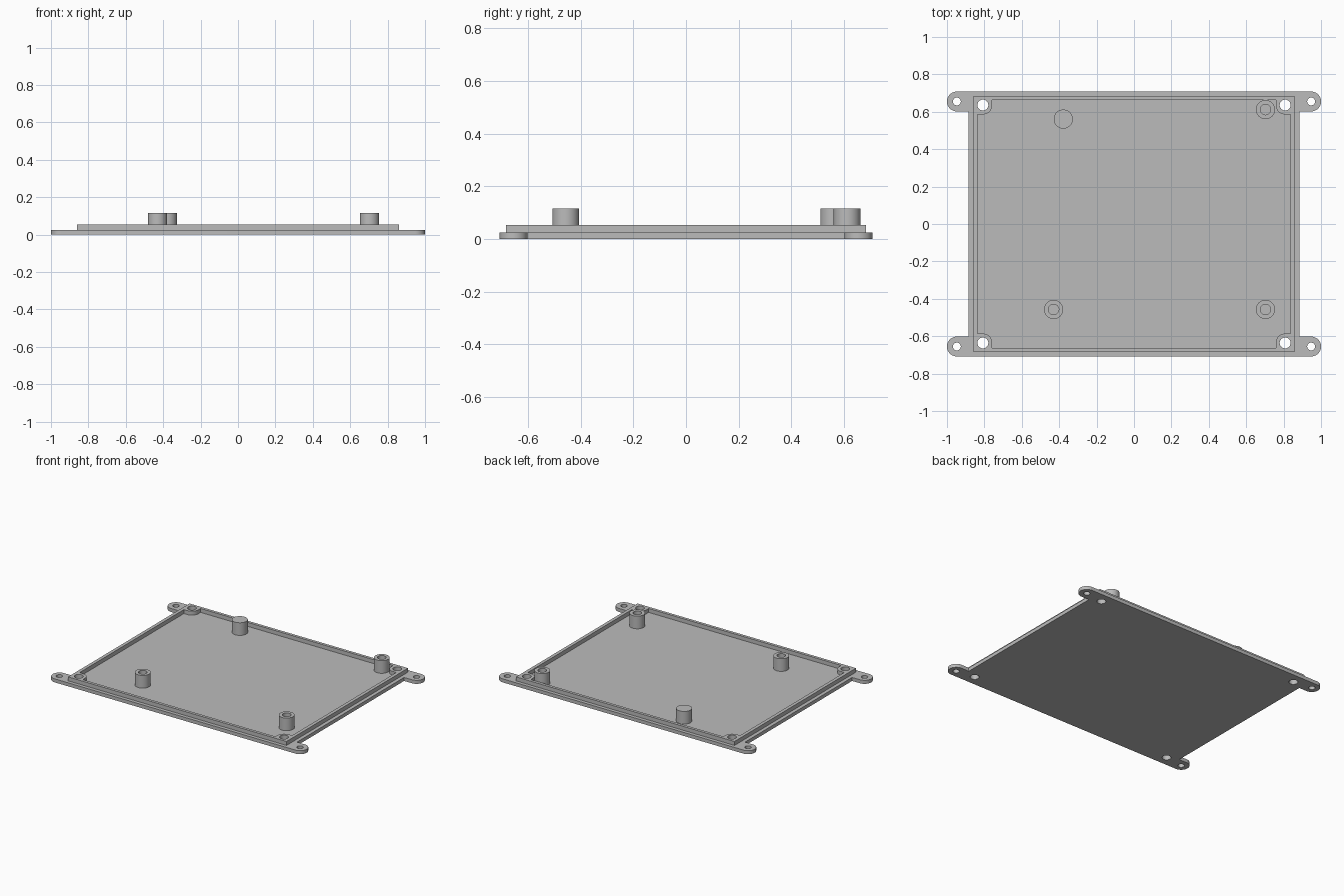
import bpy
from math import cos, sin, pi, radians

cube = bpy.data.objects.get("Cube")
if cube:
    bpy.data.objects.remove(cube, do_unlink=True)

# One plain grey for the whole plate
GREY = (0.5, 0.5, 0.5, 1)
grey = bpy.data.materials.new("matte grey")
grey.use_nodes = True
grey.diffuse_color = GREY
grey.node_tree.nodes["Principled BSDF"].inputs["Base Color"].default_value = GREY

# Heights and main sizes
PLATE_TOP, RIM_TOP, POST_TOP = 0.025, 0.053, 0.115
HALF_X, HALF_Y = 0.886, 0.708
EAR_R = 0.053
EAR_X, EAR_Y = 1 - EAR_R, HALF_Y - EAR_R
SCREW_X, SCREW_Y, SCREW_R = 0.808, 0.636, 0.029
BOSS_R = 0.05
CORNERS = [(1, 1), (-1, 1), (-1, -1), (1, -1)]


def arc(cx, cy, r, start, end, steps):
    """Points along an arc, angles in degrees."""
    angles = [radians(start + (end - start) * i / steps) for i in range(steps + 1)]
    return [(cx + r * cos(a), cy + r * sin(a)) for a in angles]


def circle(cx, cy, r, steps=48):
    return arc(cx, cy, r, 0, 360, steps)[:-1]


def rectangle(hx, hy):
    return [(sx * hx, sy * hy) for sx, sy in CORNERS]


def four_way(quarter):
    """Mirror a first-quadrant path into a closed outline."""
    points = []
    for sx, sy in CORNERS:
        path = quarter if sx * sy > 0 else quarter[::-1]
        points += [(sx * x, sy * y) for x, y in path]
    return points


def slab(name, loops, bottom, top):
    """Extrude an outline; further loops inside it become holes."""
    curve = bpy.data.curves.new(name, "CURVE")
    curve.dimensions = "2D"
    curve.fill_mode = "BOTH"
    curve.extrude = (top - bottom) / 2
    for loop in loops:
        spline = curve.splines.new("POLY")
        spline.points.add(len(loop) - 1)
        for point, (x, y) in zip(spline.points, loop):
            point.co = (x, y, 0, 1)
        spline.use_cyclic_u = True
    obj = bpy.data.objects.new(name, curve)
    obj.location.z = (top + bottom) / 2
    bpy.context.collection.objects.link(obj)
    curve.materials.append(grey)
    bpy.ops.object.select_all(action="DESELECT")
    obj.select_set(True)
    bpy.context.view_layer.objects.active = obj
    bpy.ops.object.convert(target="MESH")
    # Weld the caps to the walls
    bpy.ops.object.mode_set(mode="EDIT")
    bpy.ops.mesh.select_all(action="SELECT")
    bpy.ops.mesh.remove_doubles(threshold=0.0001)
    bpy.ops.mesh.normals_make_consistent(inside=False)
    bpy.ops.object.mode_set(mode="OBJECT")
    bpy.ops.object.shade_smooth_by_angle(angle=radians(30))


screw_holes = [circle(sx * SCREW_X, sy * SCREW_Y, SCREW_R) for sx, sy in CORNERS]
ear_holes = [circle(sx * EAR_X, sy * EAR_Y, 0.021) for sx, sy in CORNERS]

# Base plate with rounded mounting ears
ear = [(HALF_X, EAR_Y - EAR_R)] + arc(EAR_X, EAR_Y, EAR_R, -90, 90, 24)
slab("base_plate", [four_way(ear)] + screw_holes + ear_holes, 0, PLATE_TOP)

# Raised rim whose inner edge swells around the corner screw holes
IN_X, IN_Y = 0.836, 0.662
boss = arc(SCREW_X, SCREW_Y, BOSS_R, 270, 180, 12)
inner = four_way([(IN_X, SCREW_Y - BOSS_R)] + boss + [(SCREW_X - BOSS_R, IN_Y)])
slab("rim", [rectangle(0.86, 0.683), inner] + screw_holes, PLATE_TOP, RIM_TOP)

# Hollow standoff posts and one solid support post
HOLLOW_POSTS = {
    "back_left_post": (0.703, 0.612),
    "front_left_post": (0.703, -0.457),
    "front_right_post": (-0.43, -0.457),
}
for name, (x, y) in HOLLOW_POSTS.items():
    slab(name, [circle(x, y, 0.051), circle(x, y, 0.028)], PLATE_TOP, POST_TOP)
slab("support_post", [circle(-0.378, 0.561, 0.051)], PLATE_TOP, POST_TOP)
